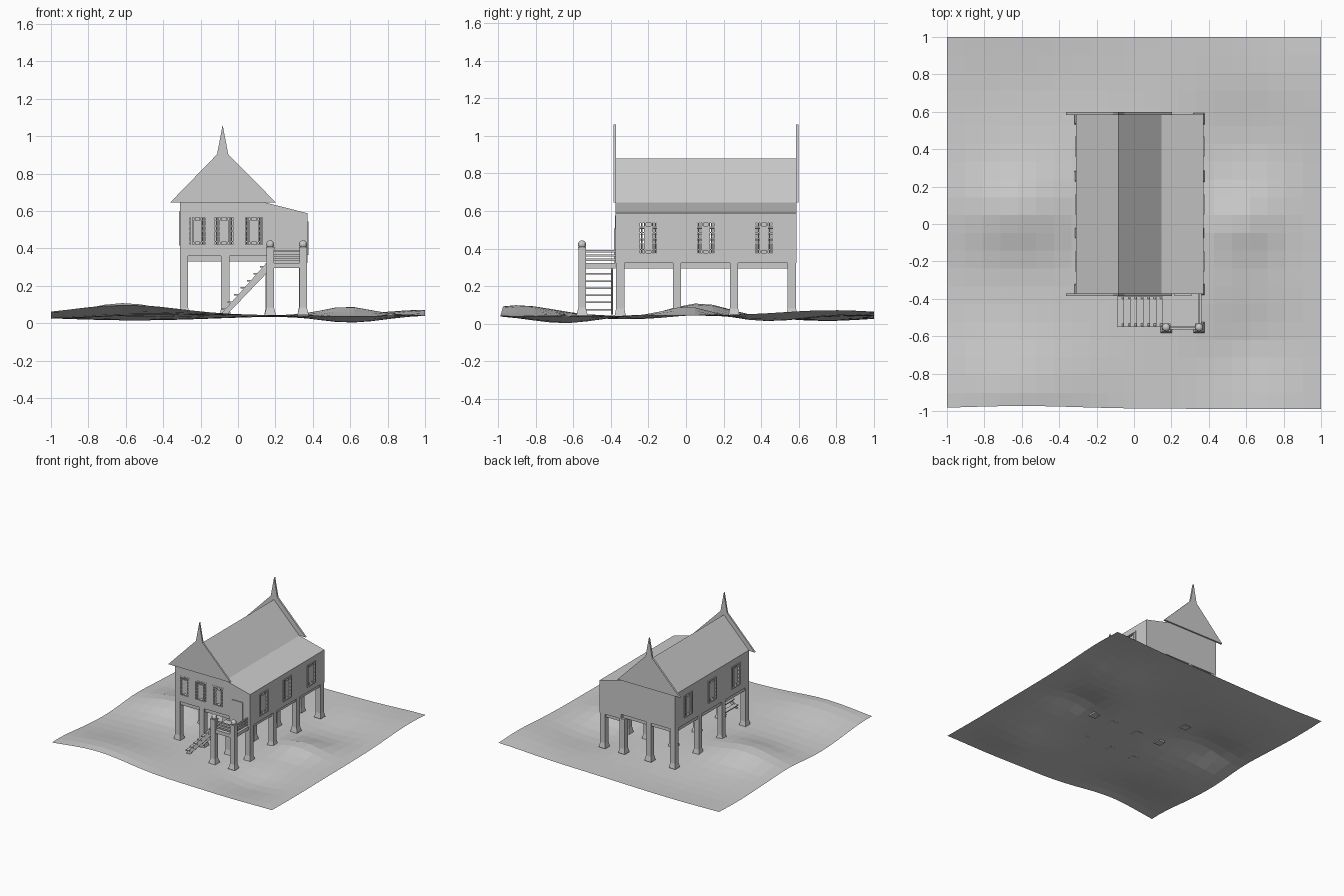
import bpy, bmesh, math
from mathutils import Matrix

if "Cube" in bpy.data.objects:
    bpy.data.objects.remove(bpy.data.objects["Cube"])

grey = bpy.data.materials.new("plain grey")
grey.diffuse_color = (0.6, 0.6, 0.6, 1)
grey.use_nodes = True
grey.node_tree.nodes["Principled BSDF"].inputs["Base Color"].default_value = grey.diffuse_color


def finish(name, bm):
    bmesh.ops.recalc_face_normals(bm, faces=bm.faces)
    me = bpy.data.meshes.new(name)
    bm.to_mesh(me)
    bm.free()
    me.materials.append(grey)
    ob = bpy.data.objects.new(name, me)
    bpy.context.collection.objects.link(ob)
    return ob


def add_box(bm, x0, x1, y0, y1, z0, z1):
    m = Matrix.Translation(((x0 + x1) / 2, (y0 + y1) / 2, (z0 + z1) / 2))
    bmesh.ops.create_cube(bm, size=1, matrix=m @ Matrix.Diagonal((x1 - x0, y1 - y0, z1 - z0, 1)))


def boxes(name, items):
    bm = bmesh.new()
    for b in items:
        add_box(bm, *b)
    return finish(name, bm)


def prism(name, profile, y0, y1):
    """Extrude an x-z profile along y."""
    bm = bmesh.new()
    f = bm.faces.new([bm.verts.new((x, y0, z)) for x, z in profile])
    ext = bmesh.ops.extrude_face_region(bm, geom=[f])["geom"]
    bmesh.ops.translate(bm, vec=(0, y1 - y0, 0),
                        verts=[v for v in ext if isinstance(v, bmesh.types.BMVert)])
    if f.is_valid and len(f.edges[0].link_faces) < 2:
        bmesh.ops.holes_fill(bm, edges=bm.edges)
    return finish(name, bm)


def add_post(bm, x, y, z0, z1, r):
    """Square post with a flared foot."""
    q = math.sqrt(2)
    add_box(bm, x - r, x + r, y - r, y + r, z0 + 0.03, z1)
    bmesh.ops.create_cone(bm, cap_ends=True, segments=4, radius1=0.03 * q, radius2=r * q,
                          depth=0.04, matrix=Matrix.Translation((x, y, z0 + 0.02))
                          @ Matrix.Rotation(math.pi / 4, 4, 'Z'))


# Rolling ground: height, x, y, spread x, spread y
bumps = [(0.068, -0.62, 0.07, 0.2, 0.15), (0.05, 0.58, 0.01, 0.13, 0.12),
         (0.056, -0.6, -0.9, 0.28, 0.2), (-0.04, 0.6, -0.65, 0.18, 0.17),
         (-0.033, 0.6, 0.45, 0.2, 0.18), (0.03, 1.0, 0.75, 0.25, 0.3),
         (-0.028, -0.55, 0.75, 0.45, 0.25), (-0.02, -1.0, -0.3, 0.25, 0.25)]
bm = bmesh.new()
bmesh.ops.create_grid(bm, x_segments=21, y_segments=21, size=1)
for v in bm.verts:
    x, y = v.co.xy
    v.co.z = 0.043 + sum(h * math.exp(-((x - a) / s) ** 2 / 2 - ((y - b) / t) ** 2 / 2)
                         for h, a, b, s, t in bumps)
    v.co.y = max(y, -0.988 + 0.015 * math.exp(-((x + 0.6) / 0.3) ** 2 / 2))
finish("ground", bm)

# Hollow house body with main roof and lean-to
Y0, Y1 = -0.375, 0.587
body = prism("house_body", [(-0.31, 0.36), (-0.31, 0.65), (-0.083, 0.88), (0.147, 0.645),
                            (0.372, 0.588), (0.372, 0.322), (0.18, 0.322), (0.18, 0.36)], Y0, Y1)
cavity = prism("cavity_cutter", [(-0.298, 0.37), (-0.298, 0.643), (-0.083, 0.863), (0.143, 0.634),
                                 (0.36, 0.578), (0.36, 0.332), (0.19, 0.332), (0.19, 0.37)],
               Y0 + 0.012, Y1 - 0.012)

# Windows: openings, frames, centre panels and bars
openings = []


def window(name, face, c, w, z0, z1):
    def slab(u0, u1, a, b, d, inner=0.004):
        if face == "front":
            return (u0, u1, Y0 - d, Y0 + inner, a, b)
        if face == "right":
            return (0.372 - inner, 0.372 + d, u0, u1, a, b)
        return (-0.31 - d, -0.31 + inner, u0, u1, a, b)
    h, t, d = w / 2, 0.01, 0.002 if face == "front" else 0.006
    openings.append(slab(c - h + t, c + h - t, z0 + t, z1 - t, 0.02, 0.03))
    items = [slab(c - h, c - h + t, z0, z1, d), slab(c + h - t, c + h, z0, z1, d),
             slab(c - h + t, c + h - t, z0, z0 + t, d), slab(c - h + t, c + h - t, z1 - t, z1, d)]
    p = w * 0.22
    items.append(slab(c - p, c + p, z0 + 0.025, z1 - 0.025, 0, 0.006))
    for s in (-1, 1):
        for k in (0.28, 0.35):
            u = c + s * w * k
            items.append(slab(u - 0.0025, u + 0.0025, z0 + t, z1 - t, 0, 0.005))
        u = c + s * p * 0.7
        items.append(slab(u - 0.004, u + 0.004, z0 + t, z1 - t, 0, 0.005))
    for i in range(1, 6):
        z = z0 + (z1 - z0) * i / 6
        items.append(slab(c - h + t, c + h - t, z - 0.002, z + 0.002, 0, 0.004))
    boxes(name, items)


for i, (x, w) in enumerate([(-0.217, 0.1), (-0.075, 0.115), (0.085, 0.11)]):
    window(f"front_window_{i}", "front", x, w, 0.41, 0.575)
for i, y in enumerate((-0.2, 0.105, 0.415)):
    window(f"right_window_{i}", "right", y, 0.108, 0.365, 0.545)
    window(f"left_window_{i}", "left", y, 0.108, 0.415, 0.598)
cuts = boxes("window_cutter", openings)
for cutter in (cavity, cuts):
    cutter.hide_render = True
    cutter.display_type = 'WIRE'
    mod = body.modifiers.new(cutter.name, 'BOOLEAN')
    mod.operation, mod.solver, mod.object = 'DIFFERENCE', 'EXACT', cutter

# Gable boards rising to spires, front and back
board = [(-0.363, 0.645), (-0.112, 0.903), (-0.082, 1.06), (-0.052, 0.903), (0.203, 0.645)]
prism("front_gable_board", board, Y0 - 0.01, Y0 + 0.003)
prism("back_gable_board", board, Y1 - 0.003, Y1 + 0.012)

# Stilts and the floor beams between them
XS, YS = (-0.288, -0.068, 0.17, 0.347), (-0.35, -0.048, 0.255, 0.563)
bm = bmesh.new()
for x in XS:
    for y in YS:
        add_post(bm, x, y, 0.042, 0.361 if x < 0.1 else 0.323, 0.022)
finish("stilts", bm)
beams = [(x - 0.012, x + 0.012, YS[0], YS[-1], z, z + 0.031)
         for x, z in zip(XS, (0.33, 0.33, 0.295, 0.295))]
for y in YS:
    beams += [(XS[0], 0.17, y - 0.012, y + 0.012, 0.33, 0.361),
              (0.17, XS[-1], y - 0.012, y + 0.012, 0.295, 0.323)]
boxes("floor_beams", beams)

# Door
boxes("door", [(0.213, 0.31, Y0 - 0.008, Y0 + 0.001, 0.325, 0.507)])

# Porch posts with rounded caps
bm = bmesh.new()
for x in (0.172, 0.348):
    y = -0.553
    add_post(bm, x, y, 0.045, 0.4, 0.02)
    add_box(bm, x - 0.022, x + 0.022, y - 0.022, y + 0.022, 0.395, 0.407)
    bmesh.ops.create_uvsphere(bm, u_segments=12, v_segments=8, radius=0.022,
                              matrix=Matrix.Translation((x, y, 0.421)))
finish("porch_posts", bm)

# Porch deck and railings
boxes("porch_deck", [(0.15, 0.36, -0.565, Y0, 0.295, 0.323)])
rails = []
for z in (0.34, 0.363, 0.386):
    rails += [(0.172, 0.348, -0.555, -0.545, z - 0.006, z + 0.006),
              (0.343, 0.353, -0.55, Y0, z - 0.006, z + 0.006)]
boxes("porch_rails", rails)

# Stairs
string = [(-0.09, 0.05), (-0.055, 0.05), (0.17, 0.285), (0.17, 0.32), (0.15, 0.32)]
for name, y in (("front_stringer", -0.545), ("back_stringer", -0.4)):
    prism(name, string, y, y + 0.012)
treads = []
for i in range(7):
    x, z = -0.08 + i * 0.035, 0.075 + i * 0.038
    treads.append((x - 0.012, x + 0.024, -0.55, -0.388, z - 0.004, z + 0.004))
boxes("stair_treads", treads)
